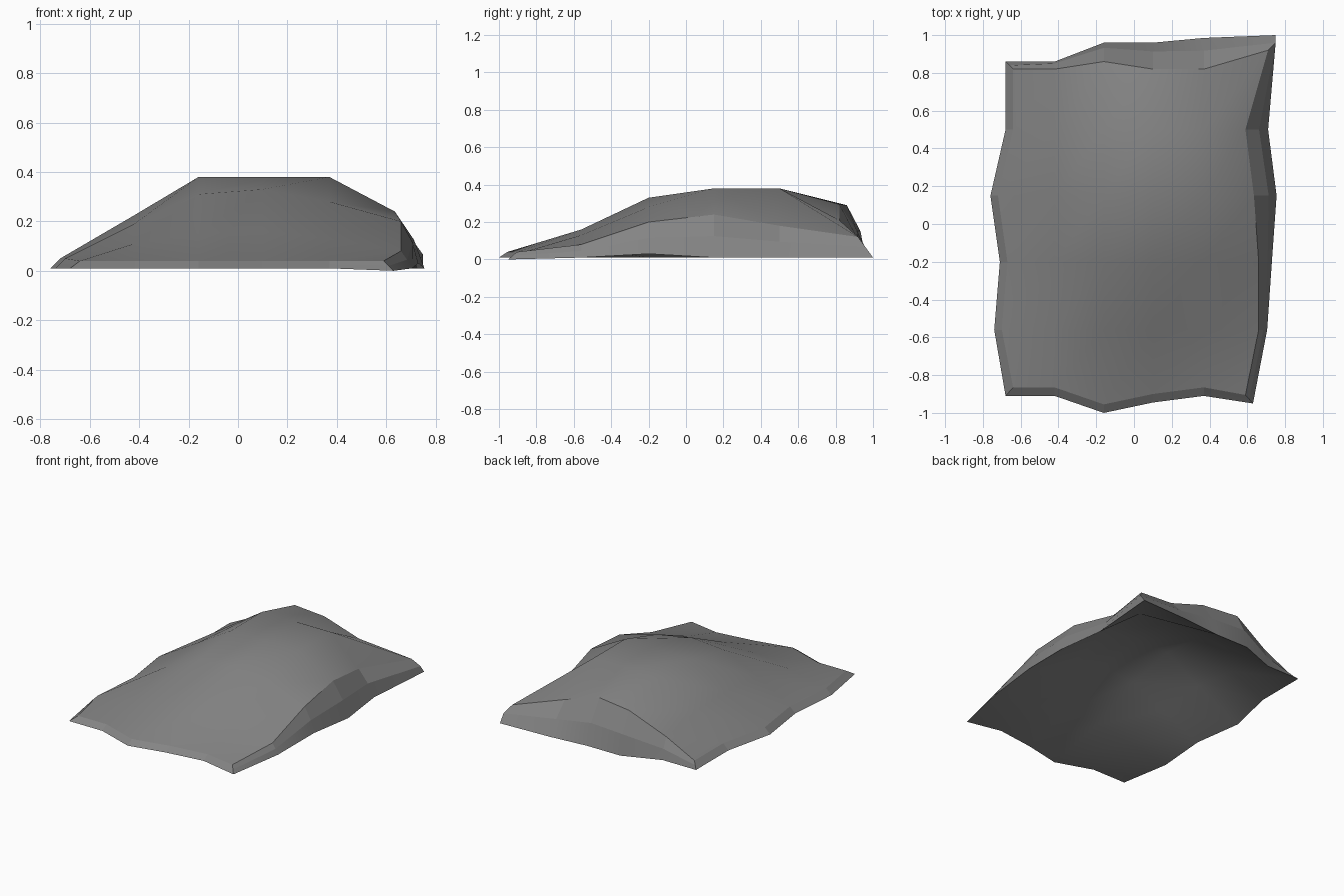
import bpy, bmesh

if "Cube" in bpy.data.objects:
    bpy.data.objects.remove(bpy.data.objects["Cube"])

# Regular grid spacing, with front/back/left/right rim outlines on the ground
N = 6
gx = [-0.68, -0.42, -0.16, 0.10, 0.37, 0.63]
gy = [-0.91, -0.56, -0.20, 0.15, 0.50, 0.86]
front_y = [-0.91, -0.91, -1.00, -0.945, -0.91, -0.95]
back_y = [0.86, 0.86, 0.96, 0.96, 0.985, 1.00]
left_x = [-0.68, -0.74, -0.71, -0.76, -0.68, -0.68]
right_x = [0.63, 0.705, 0.73, 0.755, 0.71, 0.75]
# Upper lip of the same rims
top_back_y = [0.82, 0.82, 0.86, 0.82, 0.82, 0.92]
top_right_x = [0.59, 0.66, 0.66, 0.635, 0.59, 0.71]
# Height of the upper surface, front row to back row
height = [
    [0.04, 0.04, 0.04, 0.04, 0.04, 0.04],
    [0.05, 0.11, 0.15, 0.16, 0.13, 0.08],
    [0.05, 0.19, 0.31, 0.33, 0.28, 0.20],
    [0.05, 0.225, 0.38, 0.38, 0.38, 0.24],
    [0.05, 0.21, 0.38, 0.38, 0.38, 0.18],
    [0.05, 0.16, 0.29, 0.295, 0.21, 0.12],
]

bm = bmesh.new()


def point(i, j, upper):
    x, y = gx[i], gy[j]
    rim = i in (0, N - 1) or j in (0, N - 1)
    if i == 0:
        x = left_x[j] + (0.04 if upper else 0)
    if i == N - 1:
        x = top_right_x[j] if upper else right_x[j]
    if j == 0:
        y = front_y[i] + (0.045 if upper else 0)
    if j == N - 1:
        y = top_back_y[i] if upper else back_y[i]
    z = height[j][i]
    if not upper:
        drop = 0.05 + 0.03 * (i == N - 2) + 0.03 * (j == N - 2)
        z = 0.01 if rim else max(0.02, z - drop)
        if (i, j) == (N - 1, 2):
            z = 0.03
        if (i, j) == (N - 1, 0):
            z = 0.0
    return x, y, z


# Upper and lower skins, with the tall back corner folded along its ridge
top = [[bm.verts.new(point(i, j, True)) for i in range(N)] for j in range(N)]
low = [[bm.verts.new(point(i, j, False)) for i in range(N)] for j in range(N)]
for j in range(N - 1):
    for i in range(N - 1):
        for g, flip in ((top, False), (low, True)):
            f = [g[j][i], g[j][i + 1], g[j + 1][i + 1], g[j + 1][i]]
            ridge = i == j == N - 2 and flip
            for part in ([f[:3], [f[0], f[2], f[3]]] if ridge else [f]):
                bm.faces.new(part[::-1] if flip else part).smooth = True

# Rim wall: flat upper strip, smooth skirt where it is tall
ring = [(i, 0) for i in range(N - 1)] + [(N - 1, j) for j in range(N - 1)]
ring += [(i, N - 1) for i in range(N - 1, 0, -1)] + [(0, j) for j in range(N - 1, 0, -1)]
mid = []
for i, j in ring:
    a, b = top[j][i].co, low[j][i].co
    m = (a + b) / 2
    bulge = 0.1 * max(0, a.z - b.z - 0.05)
    m.x += bulge if i == N - 1 else 0
    m.y += bulge if j == N - 1 else 0
    if (i, j) == (N - 1, N - 1):
        m.x, m.y = 0.75, 0.96
    mid.append(bm.verts.new(m))
hard = []
for k in range(len(ring)):
    n = (k + 1) % len(ring)
    (i, j), (p, q) = ring[k], ring[n]
    skirt = bm.faces.new([low[j][i], low[q][p], mid[n], mid[k]])
    bm.faces.new([mid[k], mid[n], top[q][p], top[j][i]])
    skirt.smooth = (i == p == N - 1) or (j == q == N - 1)
    hard.append(bm.edges.get((low[j][i], low[q][p])))
for k, (i, j) in enumerate(ring):
    if (i, j) == (N - 1, N - 1):
        hard.append(bm.edges.get((mid[k], low[j][i])))
for e in hard:
    e.smooth = False
bmesh.ops.recalc_face_normals(bm, faces=bm.faces)

mesh = bpy.data.meshes.new("draped_sheet")
bm.to_mesh(mesh)
bm.free()
sheet = bpy.data.objects.new("draped_sheet", mesh)
bpy.context.collection.objects.link(sheet)

# Dark grey surface
grey = bpy.data.materials.new("dark_grey")
grey.diffuse_color = (0.23, 0.23, 0.23, 1)
grey.use_nodes = True
grey.node_tree.nodes["Principled BSDF"].inputs["Base Color"].default_value = grey.diffuse_color
mesh.materials.append(grey)
